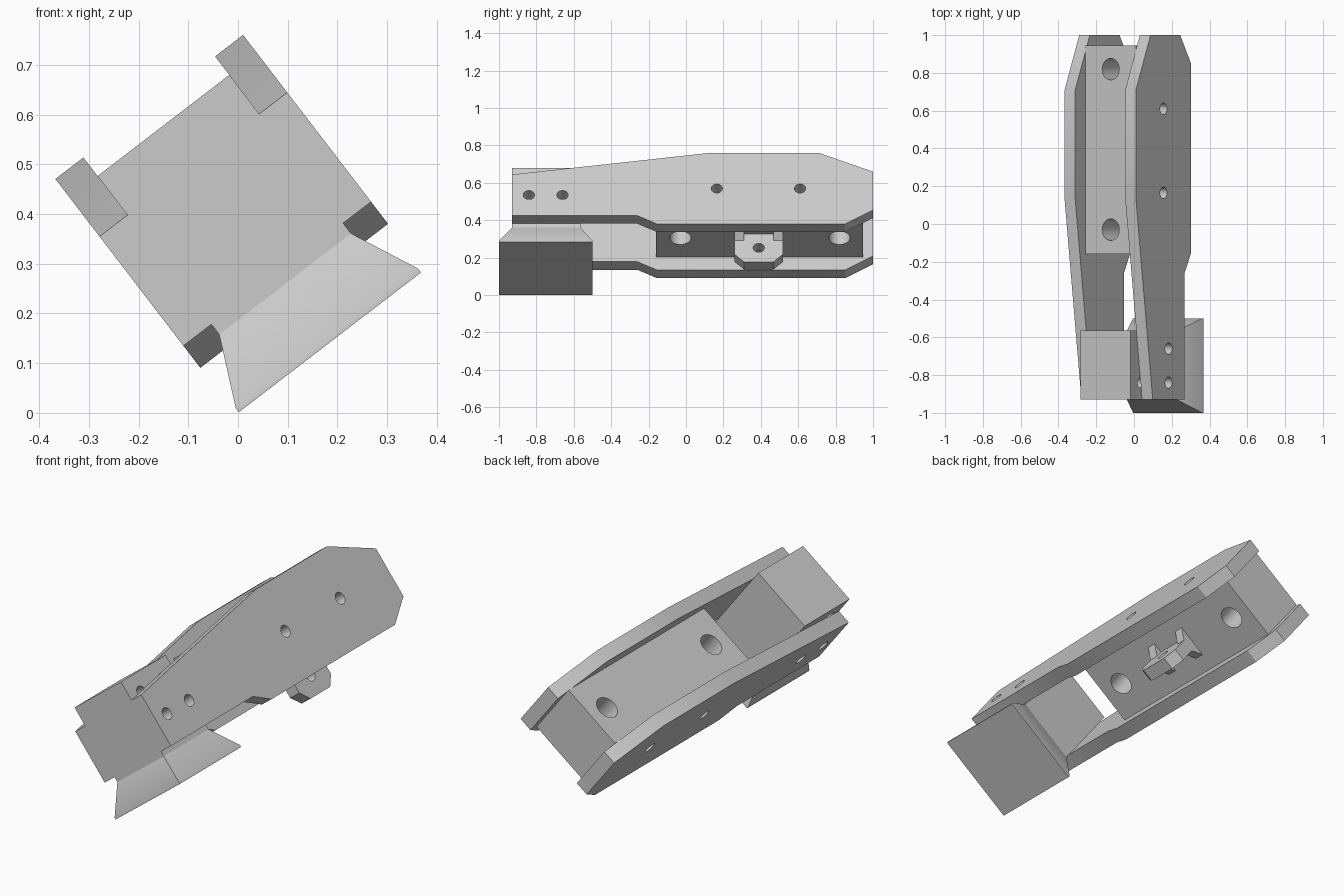
import bpy, bmesh, math
from mathutils import Matrix

if "Cube" in bpy.data.objects:
    bpy.data.objects.remove(bpy.data.objects["Cube"])

TILT = Matrix.Rotation(math.radians(-37.5), 4, 'Y')
MID = 0.233                      # centre plane between the side plates
INNER, OUTER = 0.167, 0.238      # plate faces, measured from that plane

grey = bpy.data.materials.new("machined_grey")
grey.use_nodes = True
grey.diffuse_color = (0.6, 0.6, 0.6, 1)
grey.node_tree.nodes["Principled BSDF"].inputs["Base Color"].default_value = (0.6, 0.6, 0.6, 1)


def make(name, bm):
    bmesh.ops.recalc_face_normals(bm, faces=bm.faces)
    mesh = bpy.data.meshes.new(name)
    bm.to_mesh(mesh)
    bm.free()
    mesh.materials.append(grey)
    ob = bpy.data.objects.new(name, mesh)
    bpy.context.collection.objects.link(ob)
    return ob


def slab(name, profile, x0, x1):
    """Extrude a (y, z) outline from x0 to x1."""
    bm = bmesh.new()
    face = bm.faces.new([bm.verts.new((x0, y, z)) for y, z in profile])
    new = bmesh.ops.extrude_face_region(bm, geom=[face])["geom"]
    moved = [v for v in new if isinstance(v, bmesh.types.BMVert)]
    bmesh.ops.translate(bm, verts=moved, vec=(x1 - x0, 0, 0))
    return make(name, bm)


def box(name, x0, x1, y0, y1, z0, z1):
    return slab(name, [(y0, z0), (y1, z0), (y1, z1), (y0, z1)], x0, x1)


def drill(ob, holes, radius, axis='X'):
    """Cut round holes at (y, z) along x, or at y along z."""
    bm = bmesh.new()
    for y, z in holes:
        turn = Matrix.Rotation(math.pi / 2, 4, 'Y') if axis == 'X' else Matrix()
        bmesh.ops.create_cone(bm, cap_ends=True, segments=32, radius1=radius, radius2=radius,
                              depth=2, matrix=Matrix.Translation((MID, y, z)) @ turn)
    cutter = make("drill_helper", bm)
    cutter.hide_render = True
    mod = ob.modifiers.new("holes", 'BOOLEAN')
    mod.operation, mod.solver, mod.object = 'DIFFERENCE', 'EXACT', cutter
    deps = bpy.context.evaluated_depsgraph_get()
    result = bpy.data.meshes.new_from_object(ob.evaluated_get(deps))
    ob.modifiers.clear()
    ob.data = result
    bpy.data.objects.remove(cutter)


# Side plates
plate = [(-0.93, 0.174), (-0.26, 0.174), (-0.155, 0.118), (0.85, 0.118), (1.0, 0.212),
         (1.0, 0.47), (0.71, 0.597), (0.13, 0.597), (-0.93, 0.451)]
mid_holes = [(0.165, 0.357), (0.61, 0.357)]
front_holes = [(-0.84, 0.313), (-0.66, 0.313)]
parts = []
for name, side in (("right_plate", -1), ("left_plate", 1)):
    ob = slab(name, plate, MID + side * INNER, MID + side * OUTER)
    drill(ob, mid_holes + front_holes, 0.03)
    parts.append(ob)

# Main block with two vertical bores and cross holes
main = box("main_block", MID - INNER, MID + INNER, -0.16, 0.945, 0.206, 0.506)
drill(main, [(-0.03, 0.35), (0.82, 0.35)], 0.057, 'Z')
drill(main, mid_holes, 0.03)
parts.append(main)

# Front block
front = box("front_block", MID - INNER, MID + INNER, -0.93, -0.565, 0.148, 0.55)
drill(front, [(-0.84, 0.46), (-0.66, 0.46)], 0.03)
parts.append(front)

# Flared foot: thin rim, then a taper up to the front block
bm = bmesh.new()
rings = []
for half, y0, y1, z in ((0.231, -1, -0.5, 0), (0.231, -1, -0.5, 0.01),
                        (INNER, -0.93, -0.565, 0.148)):
    rings.append([bm.verts.new((MID + sx * half, y, z))
                  for sx, y in ((-1, y0), (1, y0), (1, y1), (-1, y1))])
for low, high in zip(rings, rings[1:]):
    for i in range(4):
        j = (i + 1) % 4
        bm.faces.new((low[i], low[j], high[j], high[i]))
bm.faces.new(rings[0])
bm.faces.new(rings[-1])
parts.append(make("flared_foot", bm))

# Hanging lug with a cross hole
lug = slab("lug", [(0.26, 0.206), (0.26, 0.07), (0.31, 0.02), (0.468, 0.02),
                   (0.518, 0.07), (0.518, 0.206)], MID - 0.033, MID + 0.033)
drill(lug, [(0.389, 0.115)], 0.03)
parts.append(lug)

# Triangular gussets on both sides of the lug
for i, y in enumerate((0.26, 0.468)):
    for label, s in (("right", -1), ("left", 1)):
        bm = bmesh.new()
        tri = [(0.033, 0.206), (0.085, 0.206), (0.033, 0.162)]
        near = [bm.verts.new((MID + s * x, y, z)) for x, z in tri]
        far = [bm.verts.new((MID + s * x, y + 0.05, z)) for x, z in tri]
        bm.faces.new(near)
        bm.faces.new(far)
        for a in range(3):
            b = (a + 1) % 3
            bm.faces.new((near[a], near[b], far[b], far[a]))
        parts.append(make(f"{label}_gusset_{i + 1}", bm))

# Tilt the whole assembly onto its foot edge and shade
bpy.ops.object.select_all(action='DESELECT')
for ob in parts:
    ob.data.transform(TILT)
    ob.select_set(True)
bpy.context.view_layer.objects.active = parts[0]
bpy.ops.object.shade_smooth_by_angle(angle=math.radians(30))
